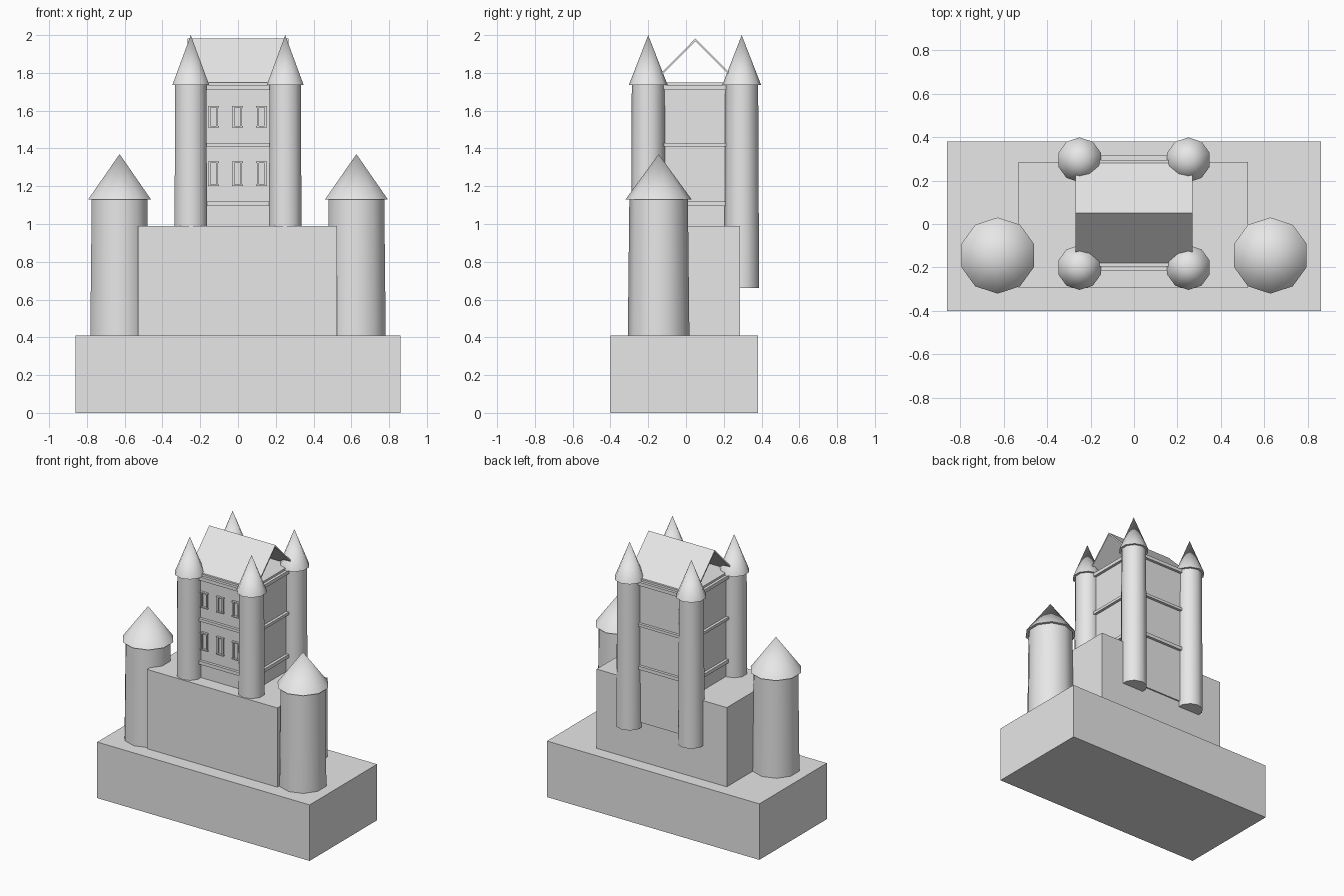
import bpy
import bmesh
from math import radians
from mathutils import Matrix, Vector

cube = bpy.data.objects.get("Cube")
if cube:
    bpy.data.objects.remove(cube, do_unlink=True)

# One plain stone colour
stone = bpy.data.materials.new("light_grey_stone")
stone.use_nodes = True
colour = (0.8, 0.8, 0.8, 1)
stone.diffuse_color = colour
stone.node_tree.nodes["Principled BSDF"].inputs["Base Color"].default_value = colour


def finish(name, bm, smooth=False):
    bmesh.ops.recalc_face_normals(bm, faces=bm.faces)
    mesh = bpy.data.meshes.new(name)
    bm.to_mesh(mesh)
    bm.free()
    mesh.materials.append(stone)
    if smooth:
        mesh.shade_smooth()
        mesh.set_sharp_from_angle(angle=radians(40))
    obj = bpy.data.objects.new(name, mesh)
    bpy.context.collection.objects.link(obj)


def add_box(bm, x, y, z):
    """Add a box given its (low, high) range on each axis."""
    spans = (x, y, z)
    centre = Vector([(a + b) / 2 for a, b in spans])
    size = Vector([b - a for a, b in spans])
    matrix = Matrix.Translation(centre) @ Matrix.Diagonal(size).to_4x4()
    bmesh.ops.create_cube(bm, size=1, matrix=matrix)


def box(name, x, y, z):
    bm = bmesh.new()
    add_box(bm, x, y, z)
    finish(name, bm)


def cone(name, x, y, low, high, r_low, r_high):
    bm = bmesh.new()
    matrix = Matrix.Translation((x, y, (low + high) / 2))
    bmesh.ops.create_cone(bm, cap_ends=True, segments=10, radius1=r_low,
                          radius2=r_high, depth=high - low, matrix=matrix)
    bmesh.ops.remove_doubles(bm, verts=bm.verts, dist=0.0001)
    finish(name, bm, smooth=True)


def tower(name, x, y, low, eaves, tip, r_low, r_top, r_roof):
    cone(name + "_shaft", x, y, low, eaves, r_low, r_top)
    cone(name + "_roof", x, y, eaves, tip, r_roof, 0)


# Stepped base
box("base", (-0.86, 0.86), (-0.40, 0.38), (0, 0.41))
box("upper_base", (-0.53, 0.525), (-0.295, 0.285), (0.41, 0.99))

# Side and corner towers
for side, sx in (("left", 1), ("right", -1)):
    tower(side + "_side_tower", sx * 0.627, -0.145, 0.41, 1.13, 1.37,
          0.163, 0.155, 0.175)
    for end, y in (("front", -0.20), ("back", 0.295)):
        tower(f"{end}_{side}_corner_tower", sx * 0.25, y, 0.66, 1.735, 2.0,
              0.092, 0.087, 0.103)

# Keep walls with string courses
MID = 0.05
WALL = 0.245


def around(half):
    return (-half, half), (MID - half, MID + half)


box("keep", *around(WALL), (0.70, 1.75))
for name, low, high in (("lower_band", 1.095, 1.12),
                        ("middle_band", 1.41, 1.43),
                        ("cornice", 1.71, 1.735)):
    box(name, *around(WALL + 0.02), (low, high))

# Open gabled roof: a thin folded sheet
bm = bmesh.new()
reach, eave, ridge, thick = 0.232, 1.748, 1.982, 0.014
profile = [(-reach, eave), (0, ridge), (reach, eave),
           (reach - thick, eave), (0, ridge - thick), (thick - reach, eave)]
ends = [[bm.verts.new((x, MID + y, z)) for y, z in profile]
        for x in (-0.268, 0.268)]
for i in range(len(profile)):
    j = (i + 1) % len(profile)
    bm.faces.new((ends[0][i], ends[0][j], ends[1][j], ends[1][i]))
for ring in ends:
    bm.faces.new((ring[0], ring[1], ring[4], ring[5]))
    bm.faces.new((ring[1], ring[2], ring[3], ring[4]))
finish("gable_roof", bm)

# Front window frames: jambs, lintel and sill
front = MID - WALL
for row, low, high in (("lower", 1.20, 1.33), ("upper", 1.51, 1.625)):
    for column, x in (("right", -0.13), ("middle", -0.003), ("left", 0.125)):
        bm = bmesh.new()
        depth = (front - 0.012, front + 0.005)
        for s in (-1, 1):
            jamb = x + s * 0.02
            add_box(bm, (jamb - 0.005, jamb + 0.005), depth, (low, high))
        for z in (low, high - 0.008):
            add_box(bm, (x - 0.029, x + 0.029),
                    (front - 0.016, front + 0.005), (z, z + 0.008))
        finish(f"{row}_{column}_window_frame", bm)
